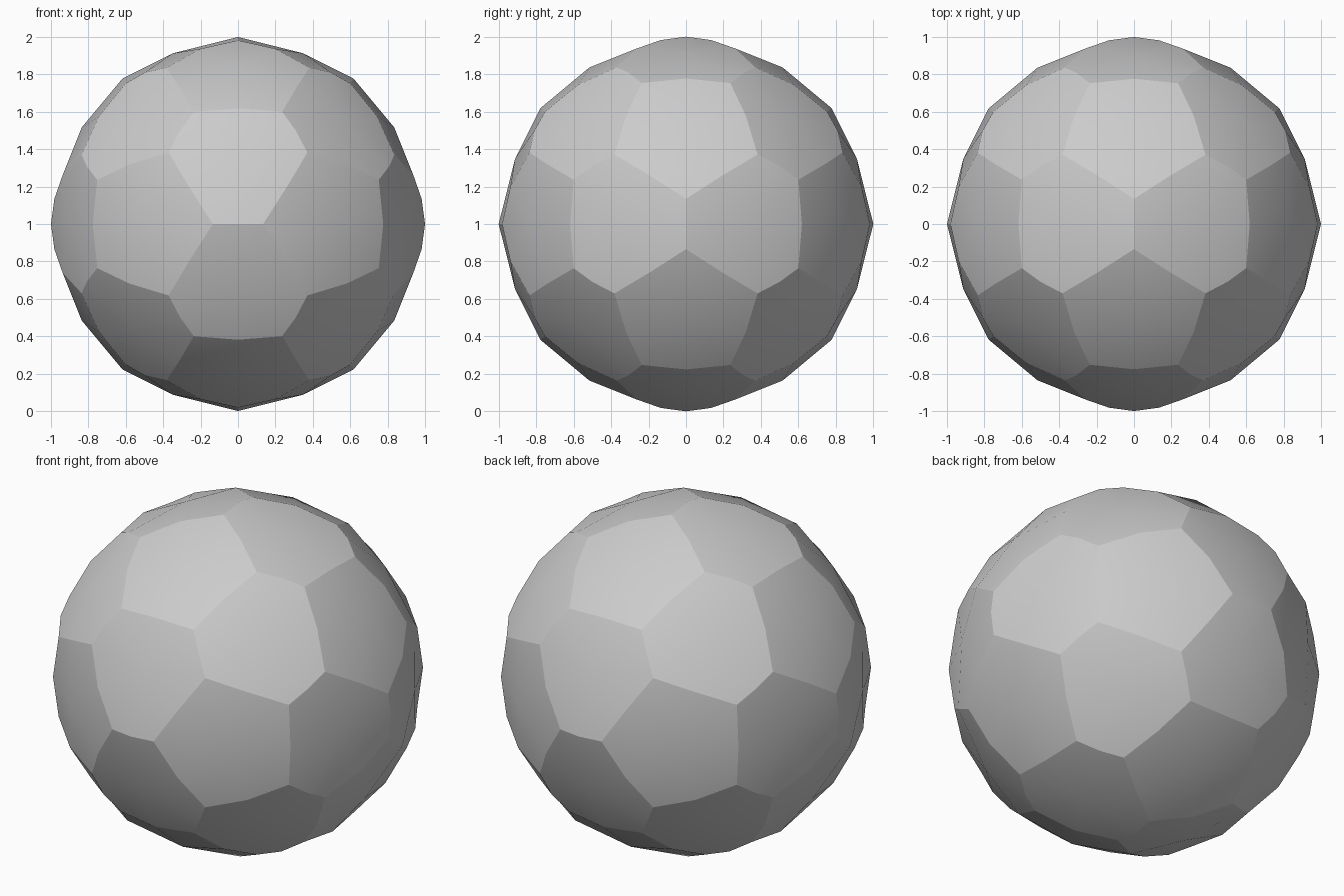
import bpy
import bmesh
from mathutils import Vector

if "Cube" in bpy.data.objects:
    bpy.data.objects.remove(bpy.data.objects["Cube"])

# Distance of each kind of point from the ball's middle
CORNER, SEAM_MID, PENT_SEAM_MID = 0.991, 1.0, 0.993
HEX_CENTRE, PENT_CENTRE = 0.977, 0.982
TRUNCATION = 0.377  # share of each icosahedron edge cut off at its end

# Guide icosahedron, with an edge across each main axis
PHI = (1 + 5 ** 0.5) / 2
guide = bmesh.new()
for s in (-1, 1):
    for t in (-PHI, PHI):
        for p in ((s, t, 0), (0, s, t), (t, 0, s)):
            guide.verts.new(Vector(p).normalized())
bmesh.ops.convex_hull(guide, input=guide.verts[:])

bm = bmesh.new()
points = {}


def point(direction, radius):
    """Return the shared vertex in this direction."""
    co = direction.normalized() * radius
    key = tuple(round(c, 3) + 0.0 for c in co)
    if key not in points:
        points[key] = bm.verts.new(co)
    return points[key]


def cut(a, b):
    """Direction of the panel corner on edge a-b, near a."""
    return a.slerp(b, TRUNCATION)


def pent_mid(a, b, c):
    return point(cut(a, b) + cut(a, c), PENT_SEAM_MID)


centres = set()
for edge in guide.edges:
    for vert in edge.verts:
        a, b = vert.co, edge.other_vert(vert).co
        corner = point(cut(a, b), CORNER)
        seam = point(a + b, SEAM_MID)
        sides = []
        # One quarter of a hexagon panel on each side of the edge
        for tri in edge.link_faces:
            c = next(v.co for v in tri.verts if v not in edge.verts)
            middle = point(a + b + c, HEX_CENTRE)
            side = pent_mid(a, b, c)
            bm.faces.new((middle, seam, corner, side))
            centres.add(middle)
            sides.append(side)
        # Pentagon panel wedge around the icosahedron corner
        middle = point(a, PENT_CENTRE)
        bm.faces.new((middle, sides[0], corner, sides[1]))
        centres.add(middle)
guide.free()

# Panels are smooth inside, sharp along the seams
bmesh.ops.recalc_face_normals(bm, faces=bm.faces[:])
for face in bm.faces:
    face.smooth = True
for edge in bm.edges:
    edge.smooth = any(v in centres for v in edge.verts)
bmesh.ops.translate(bm, verts=bm.verts[:], vec=(0, 0, 1))

mesh = bpy.data.meshes.new("panelled_ball")
bm.to_mesh(mesh)
bm.free()
ball = bpy.data.objects.new("panelled_ball", mesh)
bpy.context.collection.objects.link(ball)

# Single light grey
grey = bpy.data.materials.new("light_grey")
grey.use_nodes = True
grey.diffuse_color = (0.6, 0.6, 0.6, 1)
grey.node_tree.nodes["Principled BSDF"].inputs["Base Color"].default_value = grey.diffuse_color
mesh.materials.append(grey)
